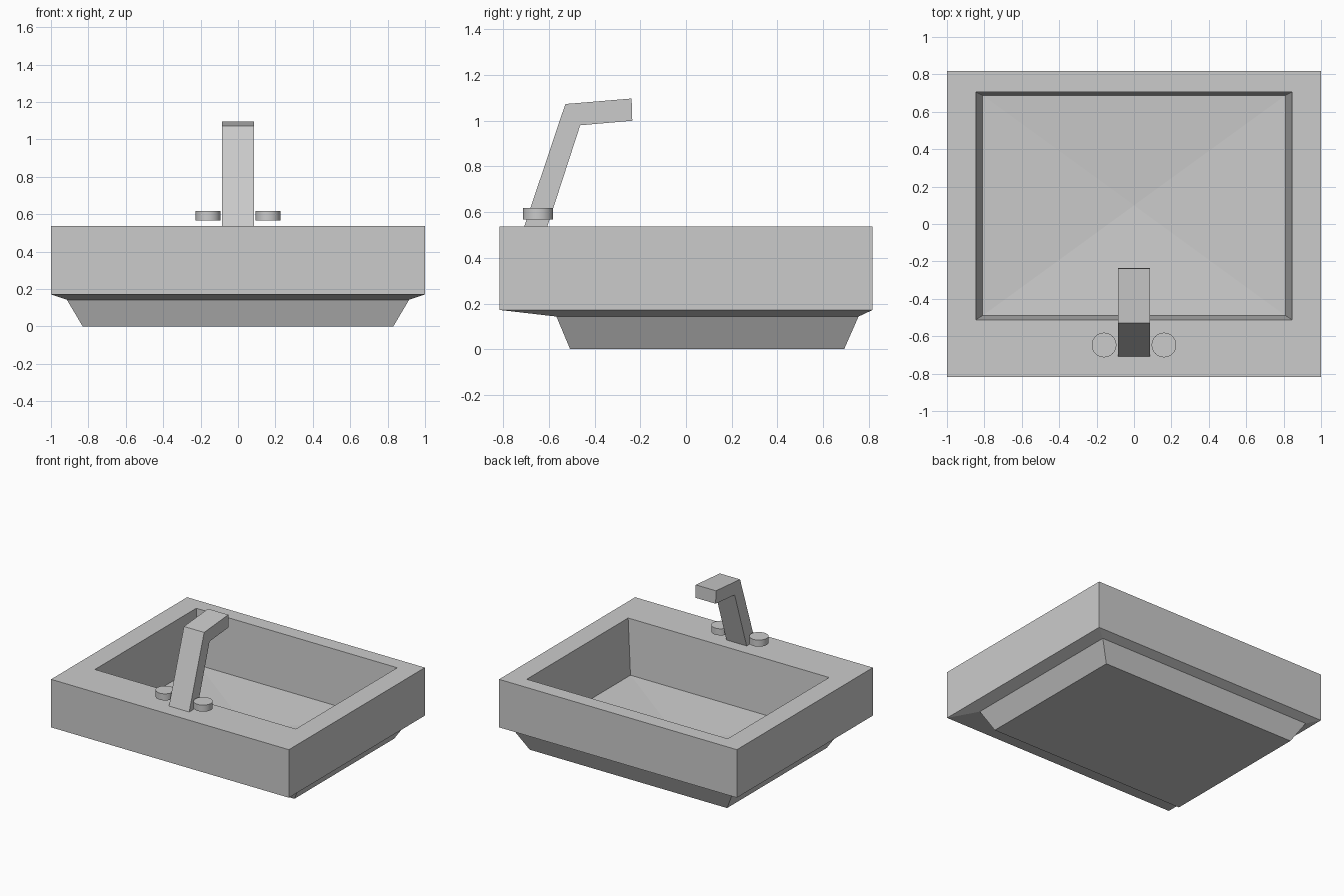
import bpy, bmesh

if "Cube" in bpy.data.objects:
    bpy.data.objects.remove(bpy.data.objects["Cube"])


def finish(bm, name):
    bmesh.ops.recalc_face_normals(bm, faces=bm.faces)
    mesh = bpy.data.meshes.new(name)
    bm.to_mesh(mesh)
    bm.free()
    obj = bpy.data.objects.new(name, mesh)
    bpy.context.collection.objects.link(obj)
    return obj


# Basin: rectangular rings (half width, y min, y max, z) from inner floor to underside
RINGS = [
    (0.81, -0.49, 0.688, 0.12),
    (0.845, -0.512, 0.706, 0.537),
    (1.0, -0.817, 0.817, 0.537),
    (1.0, -0.817, 0.817, 0.172),
    (0.915, -0.567, 0.755, 0.143),
    (0.83, -0.507, 0.692, 0.0),
]
bm = bmesh.new()
loops = [[bm.verts.new(p) for p in ((-w, a, z), (w, a, z), (w, b, z), (-w, b, z))]
         for w, a, b, z in RINGS]
drain = bm.verts.new((0, 0.1, 0.09))
for i in range(4):
    j = (i + 1) % 4
    bm.faces.new((loops[0][i], loops[0][j], drain))
    for lo, hi in zip(loops, loops[1:]):
        bm.faces.new((lo[i], lo[j], hi[j], hi[i]))
bm.faces.new(loops[-1])
finish(bm, "basin")

# Faucet: bent side profile (y, z) extruded across x
PROFILE = [(-0.708, 0.537), (-0.607, 0.537), (-0.463, 0.98),
           (-0.235, 1.0), (-0.238, 1.097), (-0.528, 1.073)]
bm = bmesh.new()
side = bm.faces.new([bm.verts.new((-0.085, y, z)) for y, z in PROFILE])
ext = bmesh.ops.extrude_face_region(bm, geom=[side])
bmesh.ops.translate(bm, vec=(0.17, 0, 0),
                    verts=[g for g in ext["geom"] if isinstance(g, bmesh.types.BMVert)])
finish(bm, "faucet")

# Tap knobs, hovering just above the rim
for name, x in (("left_knob", -0.16), ("right_knob", 0.16)):
    bpy.ops.mesh.primitive_cylinder_add(vertices=32, radius=0.066, depth=0.05,
                                        location=(x, -0.647, 0.592))
    bpy.context.object.name = name
    bpy.ops.object.shade_smooth_by_angle()
